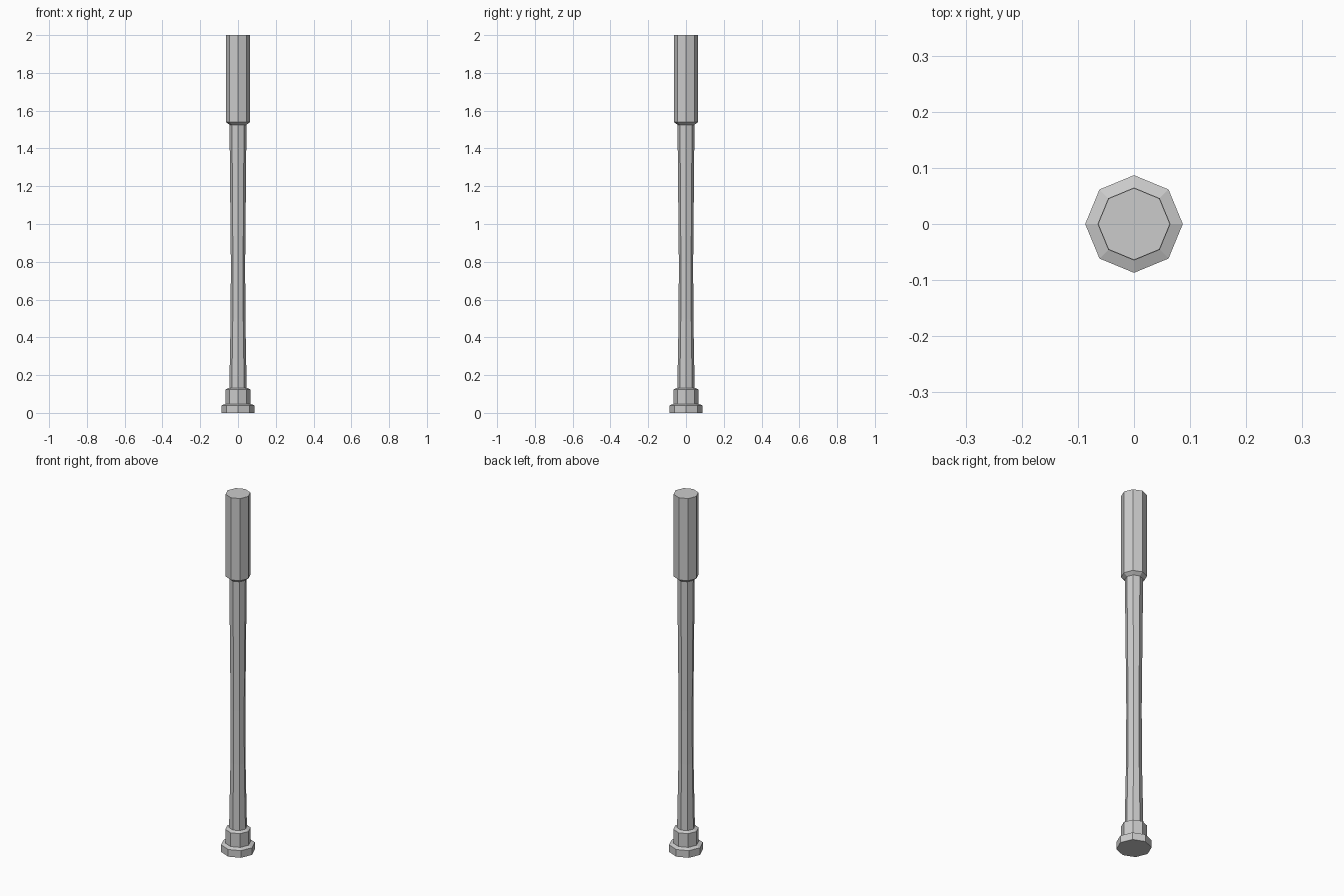
import bpy, bmesh, math

if "Cube" in bpy.data.objects:
    bpy.data.objects.remove(bpy.data.objects["Cube"])

SIDES = 8


def lathe(name, profile):
    """Eight-sided turned solid from (radius, height) pairs, corners on the axes."""
    bm = bmesh.new()
    rings = [[bm.verts.new((r * math.cos(math.tau * i / SIDES),
                            r * math.sin(math.tau * i / SIDES), z))
              for i in range(SIDES)] for r, z in profile]
    for a, b in zip(rings, rings[1:]):
        for i in range(SIDES):
            j = (i + 1) % SIDES
            bm.faces.new((a[i], a[j], b[j], b[i]))
    bm.faces.new(rings[0][::-1])
    bm.faces.new(rings[-1])
    mesh = bpy.data.meshes.new(name)
    bm.to_mesh(mesh)
    bm.free()
    obj = bpy.data.objects.new(name, mesh)
    bpy.context.collection.objects.link(obj)
    return obj


# One continuous turned pole: flared foot, waisted shaft, thick upper sleeve
lathe("pole", [
    (0.087, 0.0), (0.087, 0.040), (0.065, 0.048),   # foot
    (0.065, 0.125), (0.046, 0.133),                 # collar
    (0.039, 0.50), (0.038, 0.80), (0.045, 1.525),   # shaft
    (0.064, 1.54), (0.064, 2.0),                    # upper sleeve
])
